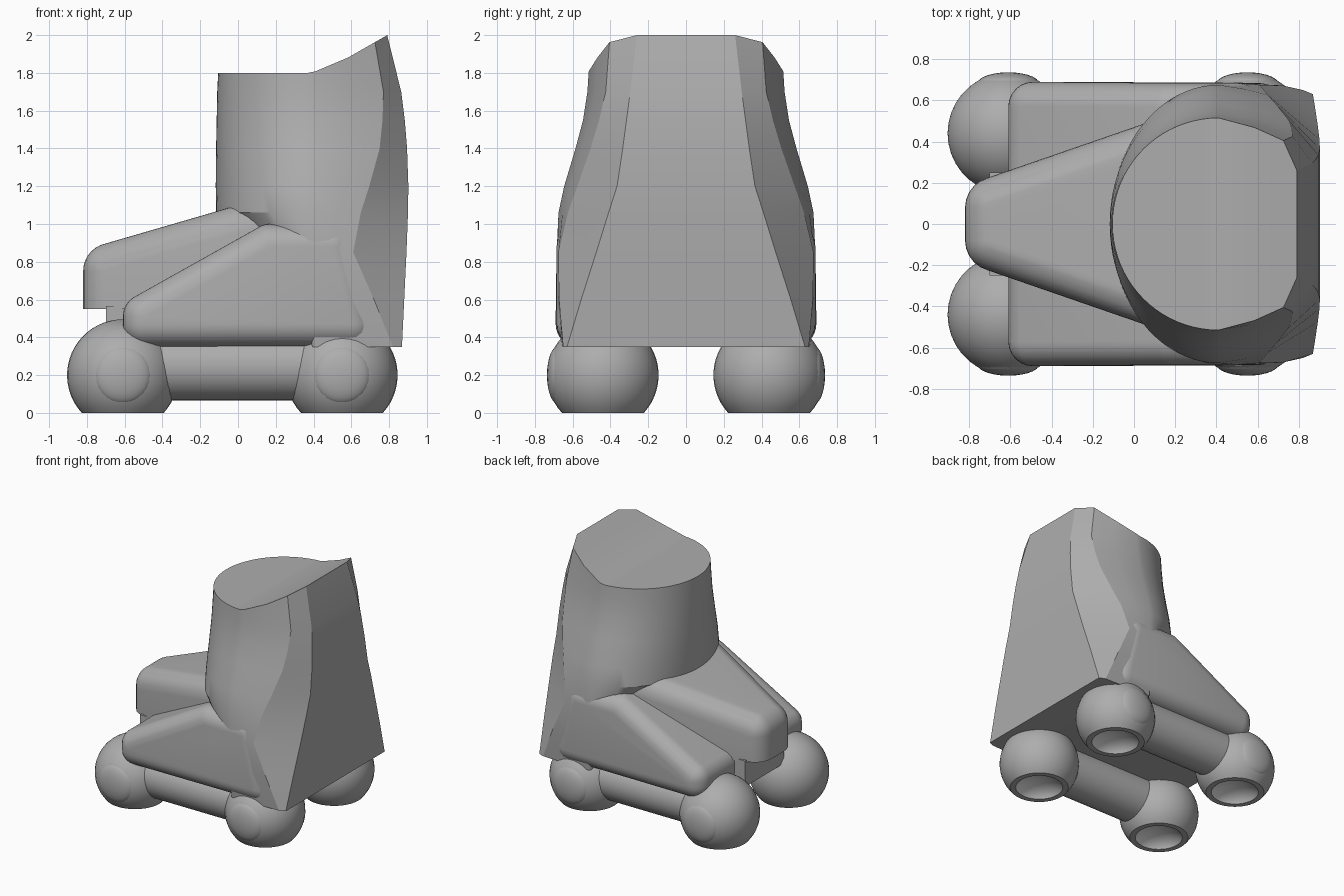
import bpy, bmesh, math
from mathutils import Matrix, Vector

cube = bpy.data.objects.get("Cube")
if cube:
    bpy.data.objects.remove(cube, do_unlink=True)


def material(name, value):
    mat = bpy.data.materials.new(name)
    mat.use_nodes = True
    colour = (value, value, value, 1)
    mat.diffuse_color = colour
    mat.node_tree.nodes["Principled BSDF"].inputs["Base Color"].default_value = colour
    return mat


GREY = material("mid grey", 0.42)
PALE = material("pale grey", 0.8)


def finish(bm, name, angle=35):
    """Turn a bmesh into a smooth-shaded object with sharp edges kept."""
    bmesh.ops.recalc_face_normals(bm, faces=bm.faces[:])
    mesh = bpy.data.meshes.new(name)
    bm.to_mesh(mesh)
    bm.free()
    mesh.materials.append(GREY)
    mesh.materials.append(PALE)
    obj = bpy.data.objects.new(name, mesh)
    bpy.context.collection.objects.link(obj)
    bpy.ops.object.select_all(action='DESELECT')
    obj.select_set(True)
    bpy.context.view_layer.objects.active = obj
    bpy.ops.object.shade_smooth_by_angle(angle=math.radians(angle))
    return obj


def rounded_hull(centres, radius, floor=None):
    """Convex hull around balls mirrored in y, optionally cut flat below."""
    bm = bmesh.new()
    for x, y, z in centres:
        for side in (-1, 1):
            bmesh.ops.create_uvsphere(bm, u_segments=24, v_segments=16, radius=radius,
                                      matrix=Matrix.Translation((x, side * y, z)))
    hull = bmesh.ops.convex_hull(bm, input=bm.verts[:])
    loose = {g for g in hull["geom_interior"] + hull["geom_unused"]
             if isinstance(g, bmesh.types.BMVert)}
    bmesh.ops.delete(bm, geom=list(loose), context='VERTS')
    bmesh.ops.dissolve_limit(bm, angle_limit=0.01, verts=bm.verts[:], edges=bm.edges[:])
    if floor is not None:
        cut = bmesh.ops.bisect_plane(bm, geom=bm.verts[:] + bm.edges[:] + bm.faces[:],
                                     plane_co=(0, 0, floor), plane_no=(0, 0, 1), clear_inner=True)
        edges = [g for g in cut["geom_cut"] if isinstance(g, bmesh.types.BMEdge)]
        bmesh.ops.holes_fill(bm, edges=edges)
    return bm


# Sloping lower body and the toe piece that overhangs its front
finish(rounded_hull([(-.49, .57, .47), (-.49, .57, .51), (.17, .565, .88),
                     (.5, .565, .88), (.6, .565, .47)], .12), "lower_body")
finish(rounded_hull([(-.67, .08, .75), (-.67, .08, .45), (.14, .36, .985),
                     (.14, .36, .45)], .15, floor=.55), "toe")

# Block carrying the toe between the front feet
bm = bmesh.new()
bmesh.ops.create_cube(bm, size=1, matrix=Matrix.Translation((-.45, 0, .46))
                      @ Matrix.Diagonal((.5, .5, .21, 1)))
finish(bm, "toe_support")

# Shaft and heel: z, front x, half width, corner x, corner y, back x, panel half width
SECTIONS = [
    (.35, .35, .66, .82, .65, .868, .63),
    (.6, .25, .685, .72, .672, .88, .555),
    (.85, .1, .685, .61, .675, .892, .475),
    (1.06, -.115, .675, .65, .625, .9, .41),
    (1.2, -.118, .645, .695, .575, .902, .365),
    (1.4, -.116, .585, .75, .505, .895, .335),
    (1.55, -.113, .545, .765, .46, .883, .315),
    (1.7, -.11, .522, .77, .425, .864, .295),
    (2, -.105, .515, .725, .405, .79, .26),
]
WAIST = .41
ARC = 20


def top_height(x):
    """Level rim that sweeps up to the heel."""
    if x < .38:
        return 1.8
    if x < .5:
        return 1.8 + (x - .38) * .28
    return 1.834 + (x - .5) * .572


def half_section(front, width, cx, cy, back, panel):
    pts = []
    for i in range(ARC + 1):
        a = i / ARC * math.pi / 2
        pts.append((WAIST - (WAIST - front) * math.cos(a), width * math.sin(a)))
    pts.append((WAIST + .55 * (cx - WAIST), width + .42 * (cy - width)))
    return pts + [(cx, cy), (back, panel)]


bm = bmesh.new()
rings = []
for z, *shape in SECTIONS:
    half = half_section(*shape)
    loop = half + [(x, -y) for x, y in reversed(half[1:])]
    last = z == SECTIONS[-1][0]
    rings.append([bm.verts.new((x, y, top_height(x) if last else z)) for x, y in loop])
count = len(rings[0])
for low, high in zip(rings, rings[1:]):
    for i in range(count):
        j = (i + 1) % count
        bm.faces.new((low[i], low[j], high[j], high[i]))
# Close both ends with strips running across the width
for ring in (rings[0], rings[-1]):
    bm.faces.new((ring[0], ring[1], ring[-1]))
    for i in range(1, count // 2):
        bm.faces.new((ring[i], ring[i + 1], ring[-i - 1], ring[-i]))
finish(bm, "shaft_and_heel", 25)


# Ball feet with a flat rim and a pale shallow dish underneath
def foot(name, x, y, radius=.295, height=.2):
    bm = bmesh.new()
    rim = math.sqrt(radius ** 2 - height ** 2)
    start = -math.asin(height / radius)
    profile = [(0, .06), (.09, .045), (.15, .02), (.175, 0), (rim, 0)]
    for i in range(1, 21):
        a = start + (math.pi / 2 - start) * i / 20
        profile.append((radius * math.cos(a), height + radius * math.sin(a)))
    verts = [bm.verts.new((r, 0, z)) for r, z in profile]
    edges = [bm.edges.new(pair) for pair in zip(verts, verts[1:])]
    bmesh.ops.spin(bm, geom=verts + edges, cent=(0, 0, 0), axis=(0, 0, 1),
                   angle=math.tau, steps=36)
    bmesh.ops.remove_doubles(bm, verts=bm.verts[:], dist=.0005)
    for face in bm.faces:
        c = face.calc_center_median()
        if c.z < .07 and c.xy.length < .17:
            face.material_index = 1
    bmesh.ops.translate(bm, verts=bm.verts[:], vec=(x, y, 0))
    finish(bm, name, 30)


for side, word in ((1, "back"), (-1, "front")):
    for x, end in ((-.61, "toe"), (.55, "heel")):
        foot(f"{word}_{end}_foot", x, side * .44)
        # Low domed cap on the outer side of the ball
        bm = bmesh.new()
        bmesh.ops.create_uvsphere(bm, u_segments=28, v_segments=14, radius=1,
                                  matrix=Matrix.Translation((x, side * .679, .2))
                                  @ Matrix.Diagonal((.152, .057, .152, 1)))
        finish(bm, f"{word}_{end}_cap", 60)
    # Round rail joining the two feet
    bm = bmesh.new()
    bmesh.ops.create_cone(bm, cap_ends=True, segments=32, radius1=.18, radius2=.18, depth=1.1,
                          matrix=Matrix.Translation((-.03, side * .45, .245))
                          @ Matrix.Rotation(math.pi / 2, 4, 'Y'))
    finish(bm, f"{word}_rail")
